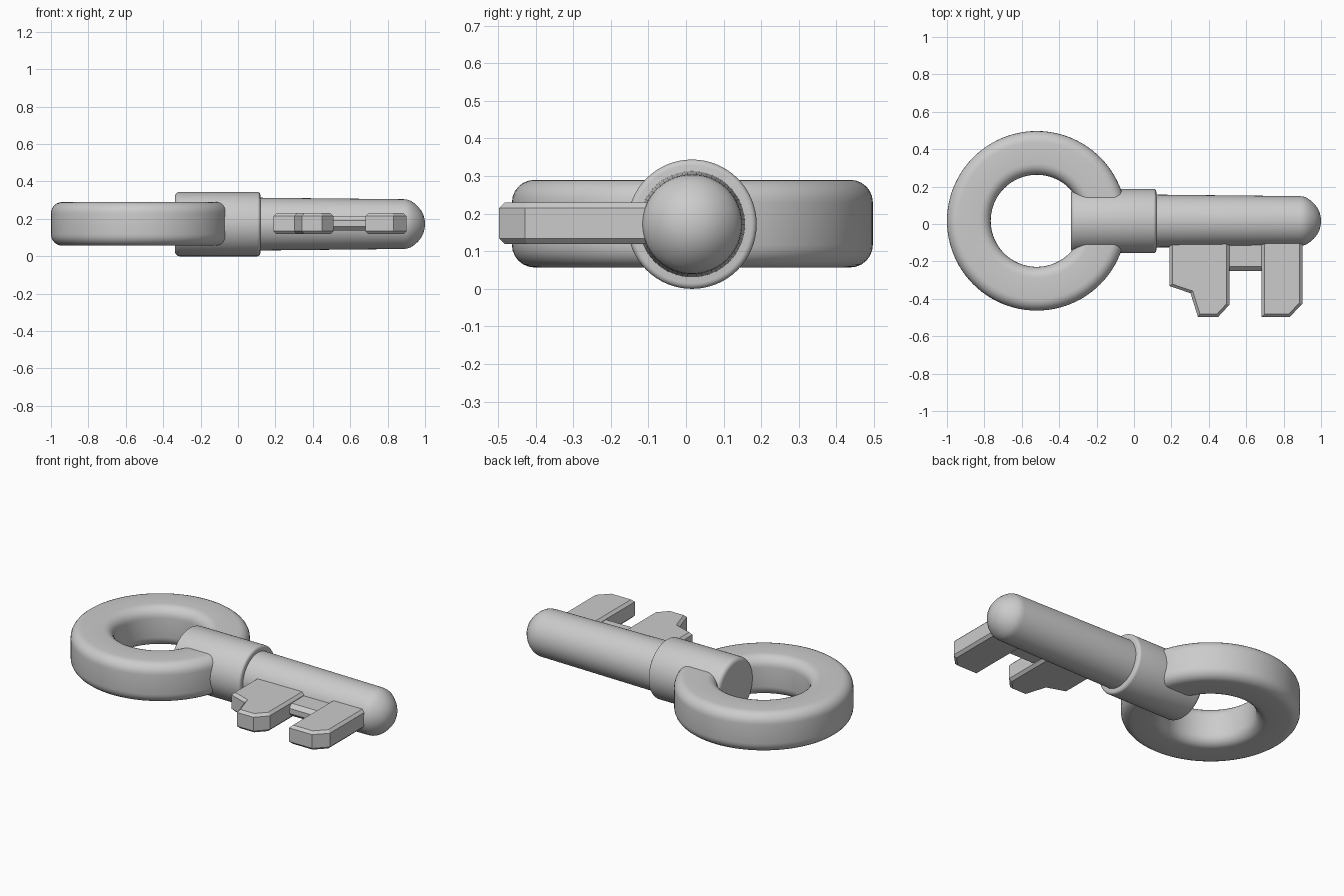
import bpy, bmesh, math
from mathutils import Matrix, Vector

if "Cube" in bpy.data.objects:
    bpy.data.objects.remove(bpy.data.objects["Cube"])

AXIS_Y, AXIS_Z = 0.016, 0.172


def finish(name, bm, smooth=True):
    bmesh.ops.recalc_face_normals(bm, faces=bm.faces)
    mesh = bpy.data.meshes.new(name)
    bm.to_mesh(mesh)
    bm.free()
    obj = bpy.data.objects.new(name, mesh)
    bpy.context.collection.objects.link(obj)
    if smooth:
        bpy.ops.object.select_all(action='DESELECT')
        obj.select_set(True)
        bpy.context.view_layer.objects.active = obj
        bpy.ops.object.shade_smooth_by_angle(angle=math.radians(35))
    return obj


def lathe(name, profile, matrix, segments=64, closed=False):
    """Revolve (radius, height) points about z, then place with matrix."""
    bm = bmesh.new()
    verts = [bm.verts.new((r, 0, h)) for r, h in profile]
    count = len(verts) if closed else len(verts) - 1
    edges = [bm.edges.new((verts[i], verts[(i + 1) % len(verts)])) for i in range(count)]
    bmesh.ops.spin(bm, geom=verts + edges, cent=(0, 0, 0), axis=(0, 0, 1),
                   angle=2 * math.pi, steps=segments, use_merge=True)
    bmesh.ops.remove_doubles(bm, verts=bm.verts, dist=1e-5)
    bm.transform(matrix)
    return finish(name, bm)


def arc(cx, cy, r, start, end, n=6):
    return [(cx + r * math.cos(math.radians(start + (end - start) * i / n)),
             cy + r * math.sin(math.radians(start + (end - start) * i / n)))
            for i in range(n + 1)]


def plate(name, outline, z0, z1, chamfer):
    """Extrude an outline in z and chamfer its top and bottom rims."""
    bm = bmesh.new()
    face = bm.faces.new([bm.verts.new((x, y, z0)) for x, y in outline])
    ext = bmesh.ops.extrude_face_region(bm, geom=[face])
    bmesh.ops.translate(bm, vec=(0, 0, z1 - z0),
                        verts=[v for v in ext['geom'] if isinstance(v, bmesh.types.BMVert)])
    rims = [e for e in bm.edges if abs(e.verts[0].co.z - e.verts[1].co.z) < 1e-6]
    bmesh.ops.bevel(bm, geom=rims, offset=chamfer, segments=1, affect='EDGES')
    return finish(name, bm, smooth=False)


# Ring handle: rounded rectangular section
inner, outer, low, high, r = 0.246, 0.48, 0.057, 0.29, 0.06
section = (arc(outer - r, high - r, r, 0, 90) + arc(inner + r, high - r, r, 90, 180)
           + arc(inner + r, low + r, r, 180, 270) + arc(outer - r, low + r, r, 270, 360))
lathe("ring_handle", section, Matrix.Translation((-0.52, 0.017, 0)), 96, closed=True)

# Collar and shaft run along x
along_x = Matrix.Translation((0, AXIS_Y, AXIS_Z)) @ Matrix.Rotation(math.pi / 2, 4, 'Y')
R = 0.172
collar = ([(0, -0.337)] + arc(R - 0.025, -0.312, 0.025, -90, 0, 5)
          + arc(R - 0.015, 0.104, 0.015, 0, 90, 4) + [(0, 0.119)])
lathe("collar", collar, along_x)

shaft = [(0, 0.0), (0.141, 0.0), (0.141, 0.12), (0.133, 0.885), (0.131, 0.905),
         (0.125, 0.922), (0.112, 0.942), (0.094, 0.962), (0.073, 0.979),
         (0.05, 0.991), (0.025, 0.998), (0, 1.0)]
lathe("shaft", shaft, along_x)

# Key bit: two teeth and a thin bridge
plate("inner_tooth", [(0.19, -0.06), (0.19, -0.332), (0.302, -0.37), (0.342, -0.497),
                      (0.45, -0.497), (0.51, -0.432), (0.51, -0.06)], 0.119, 0.23, 0.015)
plate("outer_tooth", [(0.682, -0.06), (0.682, -0.497), (0.832, -0.497),
                      (0.9, -0.428), (0.9, -0.06)], 0.119, 0.23, 0.015)
plate("tooth_bridge", [(0.47, -0.06), (0.47, -0.25), (0.72, -0.25), (0.72, -0.06)],
      0.138, 0.212, 0.022)
